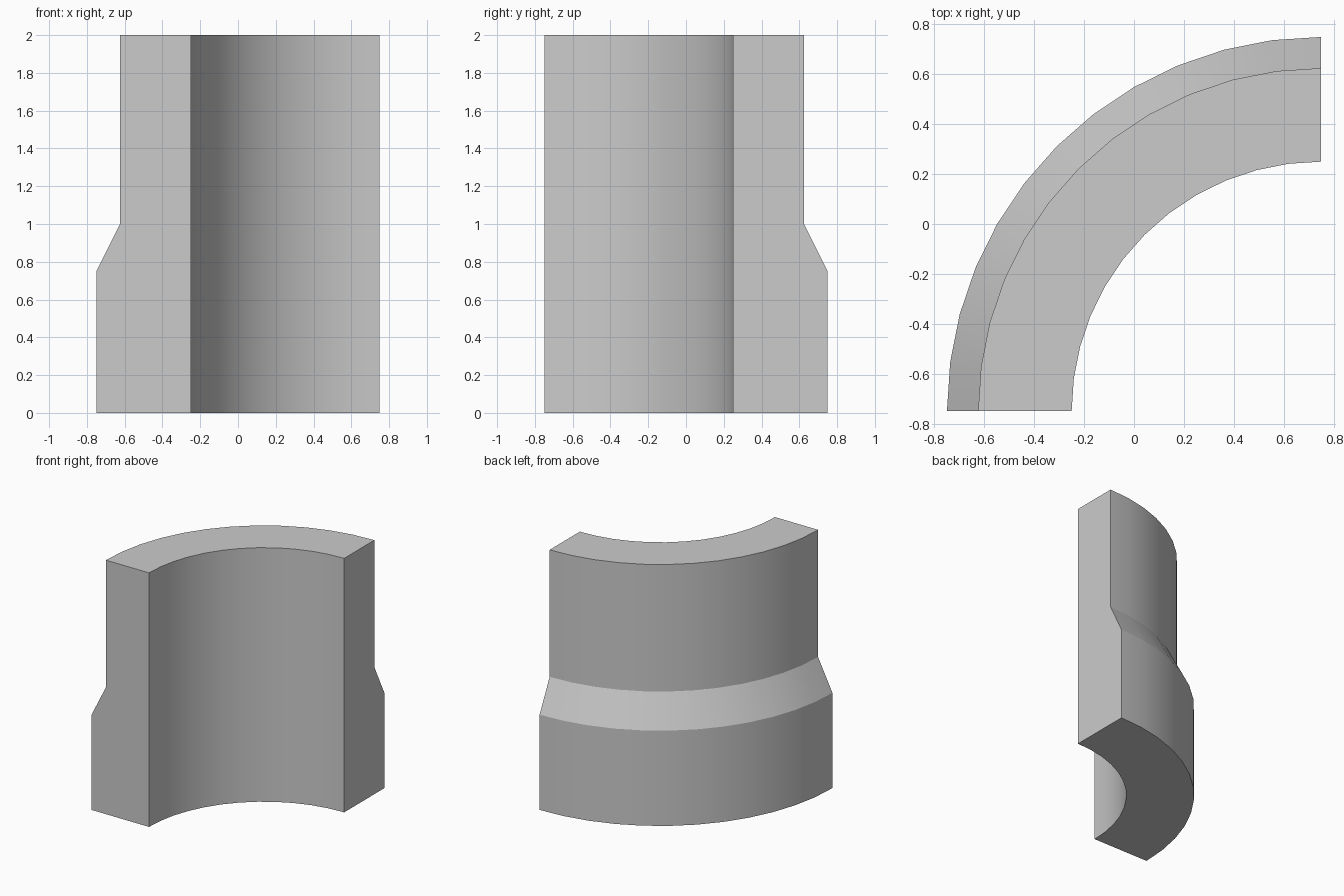
import bpy, bmesh
from math import pi, radians
from mathutils import Vector

if "Cube" in bpy.data.objects:
    bpy.data.objects.remove(bpy.data.objects["Cube"])

SEGMENTS = 12
PIVOT = Vector((0.75, -0.75, 0))
# Wall cross-section: (distance from pivot, height)
PROFILE = [(1.0, 0), (1.5, 0), (1.5, 0.75), (1.375, 1.0), (1.375, 2.0), (1.0, 2.0)]

# Quarter-turn curved wall with a thicker, sloped base
bm = bmesh.new()
start = [bm.verts.new(PIVOT + Vector((0, r, z))) for r, z in PROFILE]
edges = [bm.edges.new((start[i], start[(i + 1) % len(start)])) for i in range(len(start))]
res = bmesh.ops.spin(bm, geom=start + edges, cent=PIVOT, axis=(0, 0, 1),
                     angle=pi / 2, steps=SEGMENTS, use_merge=False)

# Close both flat ends
bmesh.ops.holes_fill(bm, edges=[e for e in bm.edges if e.is_boundary], sides=0)
bmesh.ops.recalc_face_normals(bm, faces=bm.faces)

mesh = bpy.data.meshes.new("curved_wall_corner")
bm.to_mesh(mesh)
bm.free()
wall = bpy.data.objects.new("curved_wall_corner", mesh)
bpy.context.collection.objects.link(wall)

# Smooth along the curve, crisp at the slope and ends
bpy.context.view_layer.objects.active = wall
wall.select_set(True)
bpy.ops.object.shade_smooth_by_angle(angle=radians(15))
